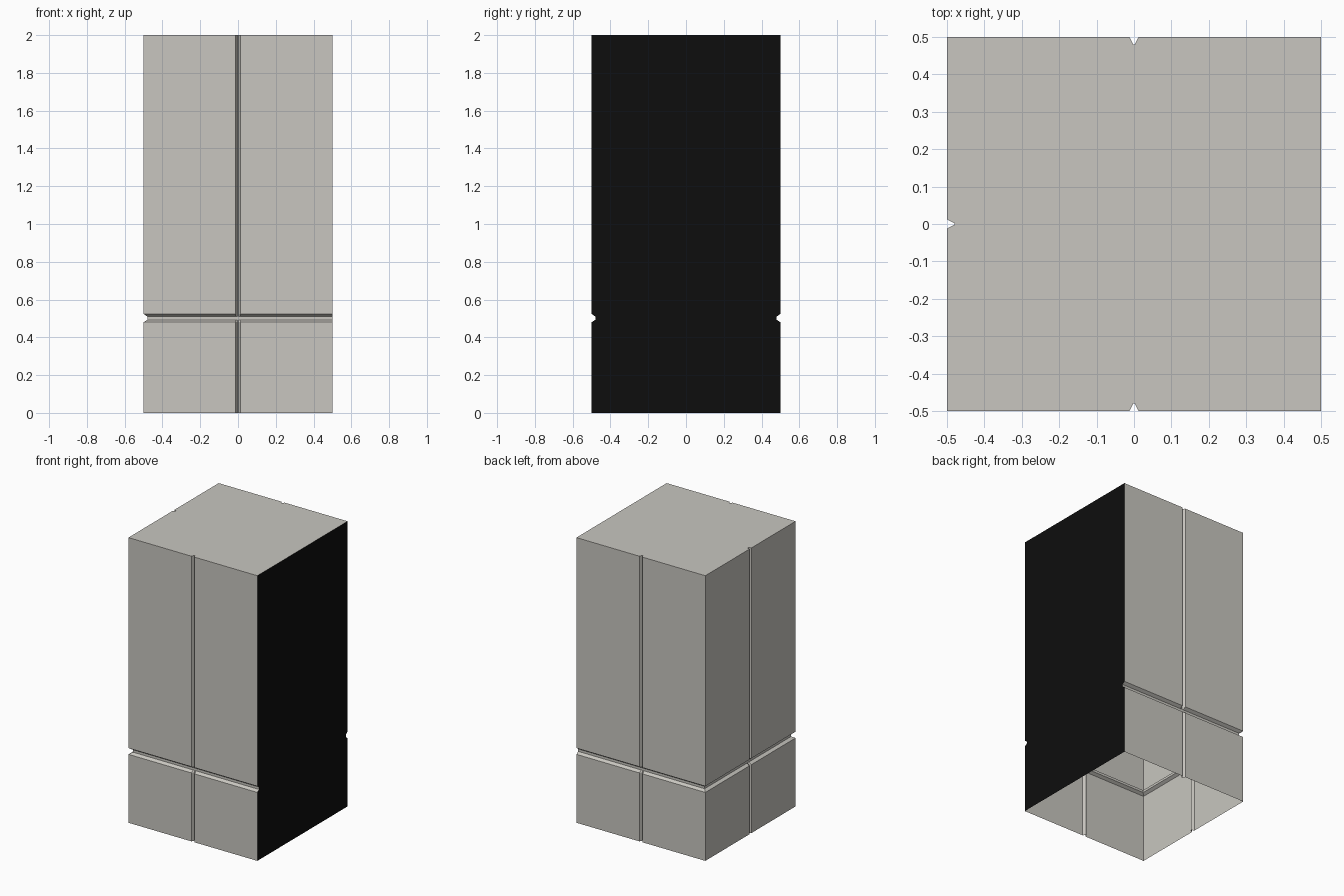
import bpy, bmesh

if "Cube" in bpy.data.objects:
    bpy.data.objects.remove(bpy.data.objects["Cube"])

DEPTH = 0.02                 # depth of every groove
NOTCH = (0.012, 0.002)       # half widths of vertical grooves: outer, inner


def material(name, rgb):
    m = bpy.data.materials.new(name)
    m.diffuse_color = (*rgb, 1)
    m.use_nodes = True
    m.node_tree.nodes["Principled BSDF"].inputs["Base Color"].default_value = m.diffuse_color
    return m


def footprint(d):
    """Plan outline inset by d on front, left and back, with a notch on each."""
    e, i = 0.5 - d, 0.5 - DEPTH
    w, n = NOTCH
    # signed distance along a side, distance outward
    notch = [(-w, e), (-n, i), (n, i), (w, e)]
    pts = [(0.5, -e)]
    pts += [(-u, -r) for u, r in notch] + [(-e, -e)]      # front
    pts += [(-r, u) for u, r in notch] + [(-e, e)]        # left
    pts += [(u, r) for u, r in notch] + [(0.5, e)]        # back
    return pts


# Levels of the wall: height and inset (horizontal groove near z = 0.5)
levels = [(0, 0), (0.48, 0), (0.493, DEPTH), (0.51, DEPTH), (0.524, 0), (2, 0)]

bm = bmesh.new()
rings = [[bm.verts.new((x, y, z)) for x, y in footprint(d)] for z, d in levels]
count = len(rings[0])

# Walls: loft the rings; the flat right-hand side is black
for lo, hi in zip(rings, rings[1:]):
    for k in range(count):
        j = (k + 1) % count
        # outline runs clockwise seen from above
        f = bm.faces.new((lo[j], lo[k], hi[k], hi[j]))
        f.material_index = 1 if f.calc_center_median().x > 0.499 else 0

# Top cap; the bottom stays open
bm.faces.new(list(reversed(rings[-1])))
bm.normal_update()

mesh = bpy.data.meshes.new("grooved_wall_block")
bm.to_mesh(mesh)
bm.free()
mesh.materials.append(material("warm grey concrete", (0.58, 0.565, 0.525)))
mesh.materials.append(material("black", (0.004, 0.004, 0.004)))
obj = bpy.data.objects.new("grooved_wall_block", mesh)
bpy.context.collection.objects.link(obj)
